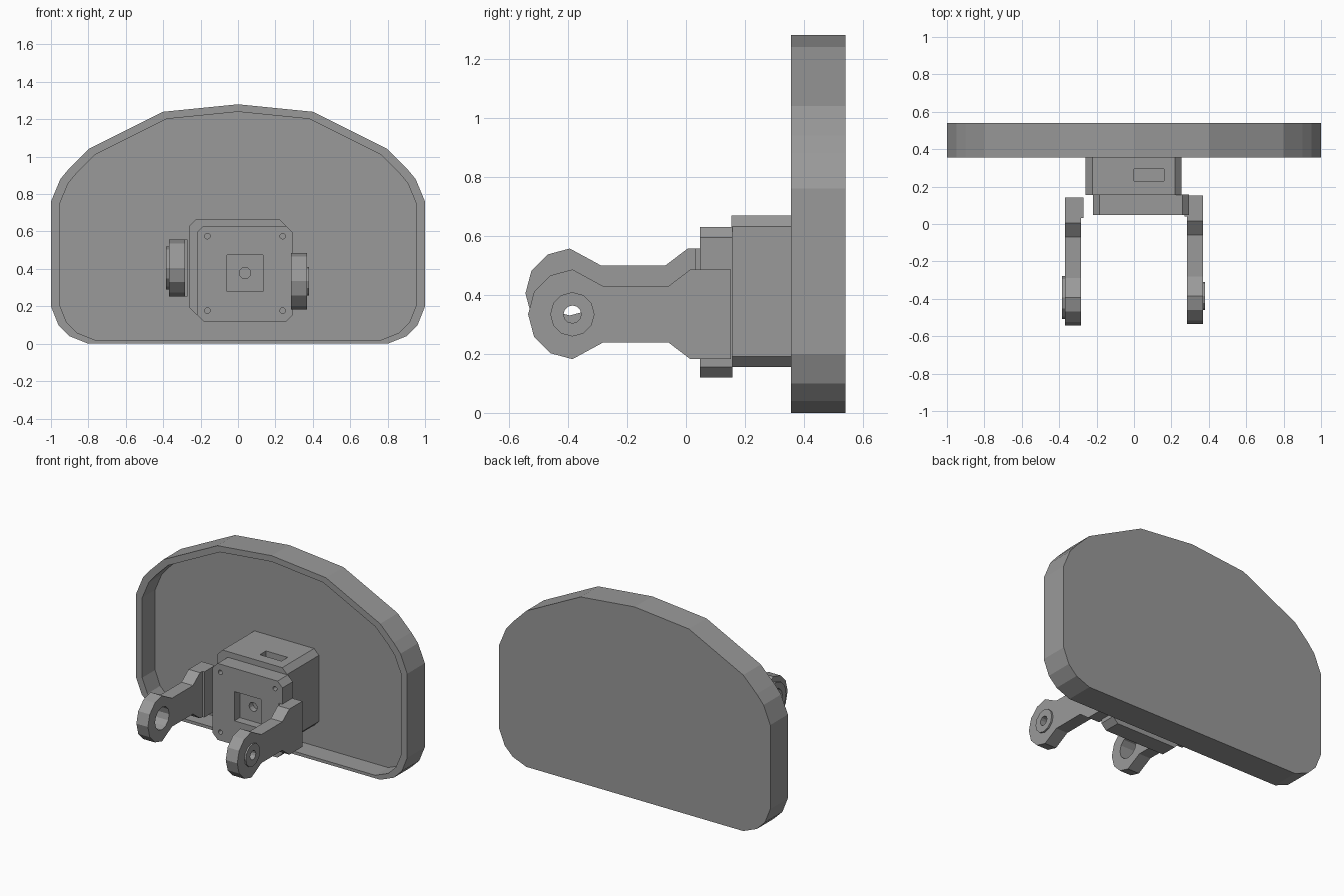
import bpy, bmesh, math

if "Cube" in bpy.data.objects:
    bpy.data.objects.remove(bpy.data.objects["Cube"])

grey = bpy.data.materials.new("plain_grey")
grey.use_nodes = True
grey.diffuse_color = (0.32, 0.32, 0.32, 1)
grey.node_tree.nodes["Principled BSDF"].inputs["Base Color"].default_value = grey.diffuse_color


def loft(name, rings):
    """Skin a solid through equally long rings of points, capping both ends."""
    bm = bmesh.new()
    loops = [[bm.verts.new(p) for p in ring] for ring in rings]
    n = len(loops[0])
    for a, b in zip(loops, loops[1:]):
        for i in range(n):
            j = (i + 1) % n
            bm.faces.new((a[i], a[j], b[j], b[i]))
    bm.faces.new(loops[0][::-1])
    bm.faces.new(loops[-1])
    bmesh.ops.recalc_face_normals(bm, faces=bm.faces)
    mesh = bpy.data.meshes.new(name)
    bm.to_mesh(mesh)
    bm.free()
    mesh.materials.append(grey)
    obj = bpy.data.objects.new(name, mesh)
    bpy.context.collection.objects.link(obj)
    return obj


def prism(name, axis, profile, start, end):
    """Extrude a profile along x (profile y,z), y (profile x,z) or z (profile x,y)."""
    place = {"x": lambda p, t: (t, p[0], p[1]),
             "y": lambda p, t: (p[0], t, p[1]),
             "z": lambda p, t: (p[0], p[1], t)}[axis]
    return loft(name, [[place(p, t) for p in profile] for t in (start, end)])


def circle(cx, cy, r, n=12):
    return [(cx + r * math.cos(math.tau * i / n), cy + r * math.sin(math.tau * i / n))
            for i in range(n)]


def rect(x0, x1, z0, z1):
    return [(x0, z0), (x1, z0), (x1, z1), (x0, z1)]


def chamfered(x0, x1, z0, z1, c):
    return [(x0 + c, z0), (x1 - c, z0), (x1, z0 + c), (x1, z1 - c),
            (x1 - c, z1), (x0 + c, z1), (x0, z1 - c), (x0, z0 + c)]


def cut(obj, cutter):
    """Subtract a cutter, bake the result and discard the cutter."""
    mod = obj.modifiers.new("cut", "BOOLEAN")
    mod.operation, mod.solver, mod.object = "DIFFERENCE", "EXACT", cutter
    cutter.hide_render = True
    deps = bpy.context.evaluated_depsgraph_get()
    mesh = bpy.data.meshes.new_from_object(obj.evaluated_get(deps))
    obj.modifiers.clear()
    obj.data = mesh
    bpy.data.objects.remove(cutter)


# Shield panel: half outline mirrored, open tray towards the front
half = [(0.8, 0), (0.9, 0.04), (0.96, 0.1), (1, 0.2), (1, 0.76), (0.95, 0.88),
        (0.9, 0.94), (0.8, 1.04), (0.4, 1.24)]
outer = half + [(0, 1.28)] + [(-x, z) for x, z in reversed(half)]
inner = [(x * 0.955, 0.02 + z * 0.953) for x, z in outer]
loft("shield_panel", [[(x, y, z) for x, z in ring] for ring, y in
                      ((outer, 0.54), (outer, 0.355), (inner, 0.355), (inner, 0.49))])

# Rear housing with a slot in its top
housing = prism("rear_housing", "y", chamfered(-0.258, 0.254, 0.155, 0.668, 0.036), 0.155, 0.495)
cut(housing, prism("slot_cutter", "z", rect(0, 0.16, 0.23, 0.295), 0.61, 0.75))

# Front plate with square pocket, centre hole and four screw holes
plate = prism("front_plate", "y", chamfered(-0.22, 0.294, 0.12, 0.63, 0.036), 0.048, 0.157)
cut(plate, prism("pocket_cutter", "y", rect(-0.06, 0.135, 0.28, 0.475), 0, 0.105))
cut(plate, prism("centre_hole_cutter", "y", circle(0.038, 0.378, 0.03), 0.09, 0.145))
for x in (-0.164, 0.239):
    for z in (0.177, 0.575):
        cut(plate, prism("screw_hole_cutter", "y", circle(x, z, 0.015), 0, 0.11))


def arm(side, sign, cy, cz, boss_r, hole_r, boss_x):
    """Bracket arm with rounded eye, inner mounting pad and outer boss."""
    tip = [(0.15 * math.cos(math.radians(a)), 0.152 * math.sin(math.radians(a)))
           for a in range(90, 271, 30)]
    lower = [(0.105, -0.095), (0.325, -0.095), (0.4, -0.152), (0.537, -0.152)]
    outline = tip + lower + [(y, -z) for y, z in reversed(lower)]
    bar = prism(side + "_arm", "x", [(cy + y, cz + z) for y, z in outline],
                sign * 0.284, sign * 0.369)
    boss = prism(side + "_arm_boss", "x", circle(cy, cz, boss_r), sign * 0.36, sign * boss_x)
    for part in (bar, boss):
        cut(part, prism("eye_cutter", "x", circle(cy, cz, hole_r), sign * 0.2, sign * 0.5))
    prism(side + "_arm_pad", "x", rect(cy + 0.425, cy + 0.537, cz - 0.152, cz + 0.152),
          sign * 0.27, sign * 0.284)


arm("left", 1, -0.385, 0.334, 0.075, 0.03, 0.38)
arm("right", -1, -0.394, 0.405, 0.115, 0.075, 0.384)
